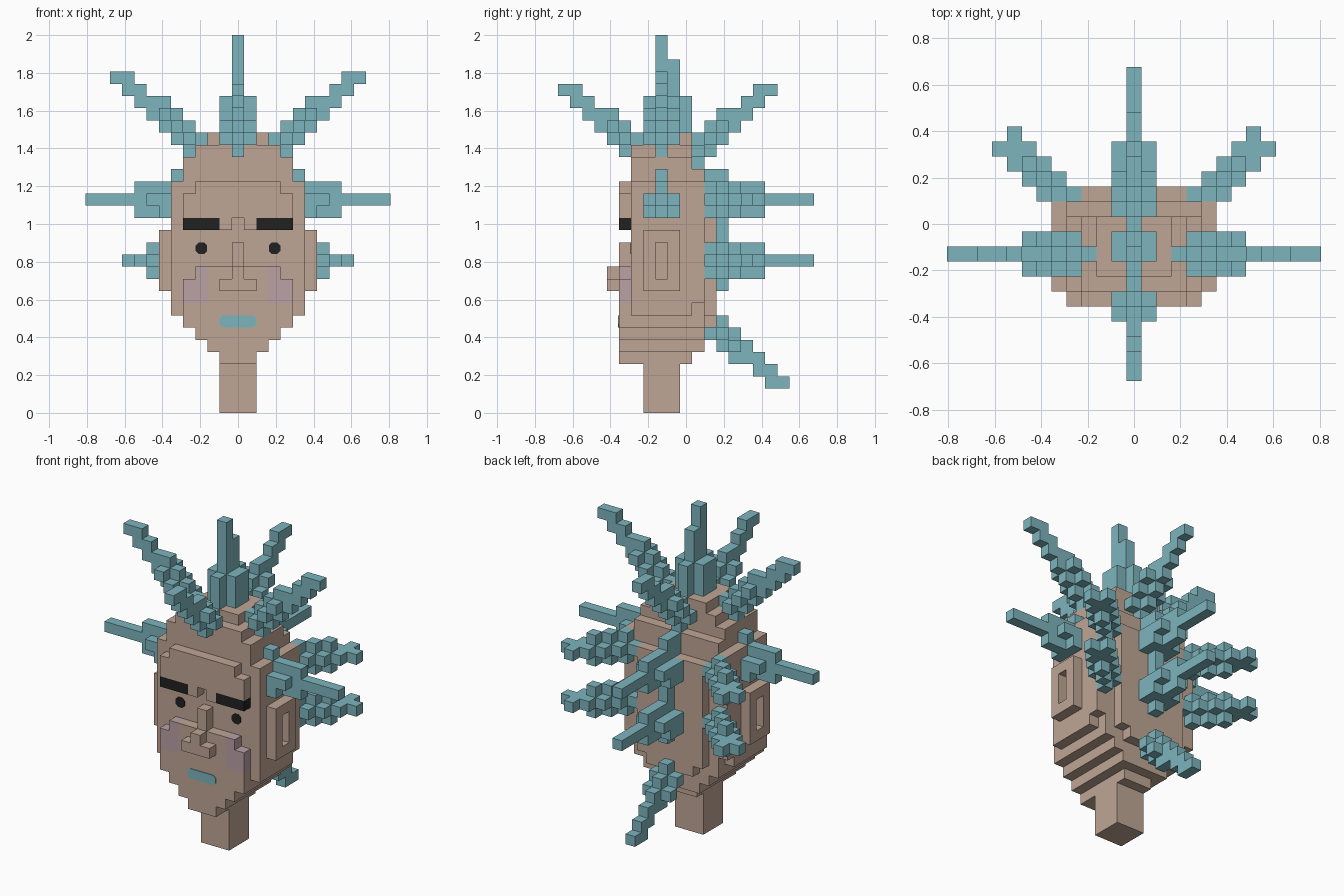
import bpy, bmesh
from mathutils import Vector, Matrix

U = 2 / 31            # edge of one block
cube = bpy.data.objects.get("Cube")
if cube:
    bpy.data.objects.remove(cube, do_unlink=True)


def material(name, rgb):
    m = bpy.data.materials.new(name)
    m.use_nodes = True
    m.diffuse_color = (*rgb, 1)
    bsdf = next(n for n in m.node_tree.nodes if n.type == 'BSDF_PRINCIPLED')
    bsdf.inputs["Base Color"].default_value = (*rgb, 1)
    return m


MATS = [material("skin tan", (0.52, 0.38, 0.30)),
        material("hair teal", (0.205, 0.46, 0.51)),
        material("brow black", (0.015, 0.015, 0.015)),
        material("blush pink", (0.50, 0.355, 0.375))]
SKIN, TEAL, BLACK, PINK = range(4)
cells = {}            # block position -> (part, material index)


def put(part, mat, p):
    cells.setdefault(tuple(int(c) for c in p), (part, mat))


def fill(part, mat, xs, ys, zs):
    for x in range(xs[0], xs[1] + 1):
        for y in range(ys[0], ys[1] + 1):
            for z in range(zs[0], zs[1] + 1):
                put(part, mat, (x, y, z))


def slab(half, ys, zs, part="head", mat=SKIN):
    fill(part, mat, (-half, half), ys, zs)


X, Y, Z = Vector((1, 0, 0)), Vector((0, 1, 0)), Vector((0, 0, 1))


def straight_spike(part, base, d, side, up):
    """Cross-shaped root that thins to a single block."""
    for n in range(-2, 9):
        c = Vector(base) + d * n
        put(part, TEAL, c)
        for s in (-1, 1):
            if n <= 4:
                put(part, TEAL, c + up * s)
            if n <= 3:
                put(part, TEAL, c + side * s)
            if n <= 2 and s < 0:
                for t in (-1, 1):
                    put(part, TEAL, c + side * t + up * s)
            if n <= 1:
                put(part, TEAL, c + up * s * 2)


def stair_spike(part, base, out, rise, count, thick):
    """Diagonal run of stepped blocks, thick at the root."""
    side = out.cross(rise)
    for n in range(count):
        c = Vector(base) + (out + rise) * n
        put(part, TEAL, c)
        put(part, TEAL, c + out)
        if n < thick:
            for d in (out, rise, side):
                put(part, TEAL, c + d)
                put(part, TEAL, c - d)


# brows and cheeks claim their blocks before the skin
for s in (-1, 1):
    for x in (2, 3, 4):
        put("brows", BLACK, (s * x, -5, 15))
    for x, z in ((4, 9), (4, 10), (3, 9), (3, 10), (3, 11)):
        put("cheeks", PINK, (s * x, -5, z))

# neck, then the jaw widening step by step
slab(1, (-3, -1), (0, 3), "neck")
slab(1, (-5, 0), (4, 4))
slab(2, (-5, 1), (5, 5))
slab(3, (-5, 1), (6, 6))
slab(4, (-5, 1), (7, 7))
slab(4, (-5, 1), (8, 8))
slab(5, (-4, 0), (8, 8))
# skull, back of head and crown
slab(5, (-4, 1), (9, 18))
slab(2, (2, 2), (7, 7))
slab(3, (2, 2), (8, 17))
slab(4, (-4, 1), (19, 19))
slab(4, (-4, 0), (20, 20))
slab(3, (-4, 0), (21, 21))
slab(2, (-3, 0), (22, 22))
# raised lower face and forehead
slab(4, (-5, -5), (9, 10))
slab(3, (-5, -5), (11, 11))
slab(4, (-5, -5), (16, 17))
slab(3, (-5, -5), (18, 18))
for s in (-1, 1):
    put("head", SKIN, (s, -5, 15))
# nose
slab(0, (-5, -5), (12, 13), "nose")
slab(0, (-6, -6), (11, 11), "nose")
slab(1, (-6, -6), (10, 10), "nose")

# ears, each a ring around a hollow
for s in (-1, 1):
    for y in (-3, -2, -1):
        for z in range(10, 15):
            if not (y == -2 and 11 <= z <= 13):
                put("ears", SKIN, (s * 6, y, z))

# crown spike
slab(0, (-2, -2), (22, 30), "crown_spike", TEAL)
slab(0, (-1, -1), (22, 28), "crown_spike", TEAL)
slab(0, (-3, 0), (21, 25), "crown_spike", TEAL)
slab(1, (-2, -1), (21, 25), "crown_spike", TEAL)
# upper diagonal spikes
stair_spike("front_upper_spike", (0, -3, 20), -Y, Z, 7, 4)
stair_spike("back_upper_spike", (0, 0, 20), Y, Z, 7, 4)
# back spikes in two rows, and the lower one
for row, z in (("upper", 17), ("lower", 12)):
    straight_spike("back_%s_row_spike" % row, (0, 2, z), Y, X, Z)
stair_spike("nape_spike", (0, 2, 7), Y, -Z, 6, 3)
# spikes repeated on both sides
for s, name in ((1, "left"), (-1, "right")):
    d = X * s
    stair_spike(name + "_upper_spike", (3 * s, -2, 21), d, Z, 7, 4)
    straight_spike(name + "_side_spike", (4 * s, -2, 17), d, Y, Z)
    for row, z in (("upper", 17), ("lower", 12)):
        part = "%s_back_%s_spike" % (name, row)
        stair_spike(part, (4 * s, 1, z), d, Y, 5, 4)
        put(part, TEAL, (8 * s, 6, z))


def finish(name, bm, mats):
    me = bpy.data.meshes.new(name)
    bm.to_mesh(me)
    bm.free()
    for m in mats:
        me.materials.append(m)
    ob = bpy.data.objects.new(name, me)
    bpy.context.scene.collection.objects.link(ob)


# turn each part's blocks into a mesh of outer faces
for part in sorted({p for p, _ in cells.values()}):
    bm, verts = bmesh.new(), {}
    mats = sorted({m for p, m in cells.values() if p == part})
    for pos, (owner, mat) in cells.items():
        if owner != part:
            continue
        centre = Vector(pos) + Z / 2
        for a, b, c in ((X, Y, Z), (Y, Z, X), (Z, X, Y)):
            for s in (-1, 1):
                if tuple(int(v) for v in Vector(pos) + c * s) in cells:
                    continue
                ring = []
                for i, j in ((-1, -1), (1, -1), (1, 1), (-1, 1)):
                    p = centre + (a * i * s + b * j + c * s) / 2
                    key = tuple(p)
                    if key not in verts:
                        verts[key] = bm.verts.new(p * U)
                    ring.append(verts[key])
                bm.faces.new(ring).material_index = mats.index(mat)
    finish(part, bm, [MATS[m] for m in mats])


def plate(name, x, y, z, width, mat):
    """Thin clipped-corner plate lying on a front surface."""
    bm = bmesh.new()
    bmesh.ops.create_cube(bm, size=1, matrix=Matrix.Translation((x * U, y * U, (z + 0.5) * U))
                          @ Matrix.Diagonal((width * U, 0.008, U * 0.95, 1)))
    edges = [e for e in bm.edges
             if abs((e.verts[0].co - e.verts[1].co).normalized().y) > 0.9]
    bmesh.ops.bevel(bm, geom=edges, offset=U * 0.25, segments=1, affect='EDGES')
    finish(name, bm, [mat])


# eyes and mouth
plate("left_eye", 3, -4.5, 13, 0.95, MATS[BLACK])
plate("right_eye", -3, -4.5, 13, 0.95, MATS[BLACK])
plate("mouth", 0, -5.5, 7, 3, MATS[TEAL])
